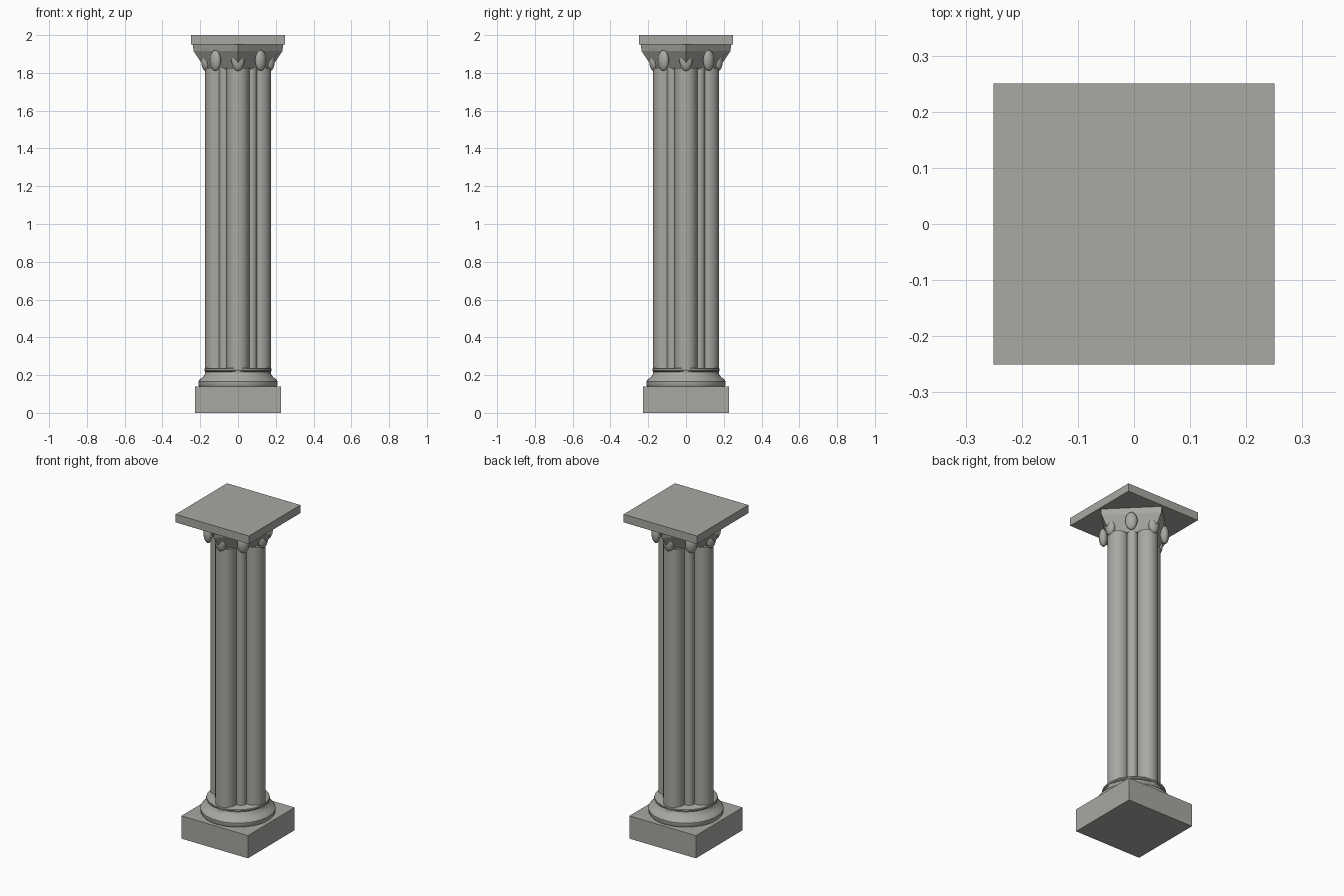
import bpy, math
from mathutils import Vector

cube = bpy.data.objects.get("Cube")
if cube:
    bpy.data.objects.remove(cube, do_unlink=True)

stone = bpy.data.materials.new("grey stone")
stone.use_nodes = True
STONE = (0.40, 0.39, 0.365, 1)
stone.diffuse_color = STONE
stone.node_tree.nodes["Principled BSDF"].inputs["Base Color"].default_value = STONE


def finish(name, smooth=True):
    ob = bpy.context.object
    ob.name = name
    ob.data.materials.append(stone)
    if smooth:
        bpy.ops.object.shade_smooth_by_angle(angle=math.radians(35))
    return ob


def slab(name, half, z0, z1):
    bpy.ops.mesh.primitive_cube_add(size=1, location=(0, 0, (z0 + z1) / 2))
    bpy.context.object.scale = (2 * half, 2 * half, z1 - z0)
    finish(name, False)


def rod(name, radius, x, y, z0, z1, sides=32):
    bpy.ops.mesh.primitive_cylinder_add(
        vertices=sides, radius=radius, depth=z1 - z0, location=(x, y, (z0 + z1) / 2))
    finish(name)


def lathe(name, profile, sides, smooth=True):
    """Closed solid turned around the z axis from (radius, z) points."""
    verts, faces = [], []
    for r, z in profile:
        for i in range(sides):
            a = math.tau * i / sides
            verts.append((r * math.cos(a), r * math.sin(a), z))
    for k in range(len(profile) - 1):
        for i in range(sides):
            j = (i + 1) % sides
            faces.append((k * sides + i, k * sides + j,
                          (k + 1) * sides + j, (k + 1) * sides + i))
    faces.append(tuple(reversed(range(sides))))
    faces.append(tuple(range(len(verts) - sides, len(verts))))
    mesh = bpy.data.meshes.new(name)
    mesh.from_pydata(verts, [], faces)
    ob = bpy.data.objects.new(name, mesh)
    bpy.context.collection.objects.link(ob)
    bpy.ops.object.select_all(action='DESELECT')
    bpy.context.view_layer.objects.active = ob
    ob.select_set(True)
    finish(name, smooth)


# Square slabs at both ends
slab("plinth", 0.227, 0, 0.14)
slab("abacus", 0.25, 1.95, 2.0)

# Round moulded base and the thin collar ring
lathe("base_moulding", [(0.205, 0.14), (0.21, 0.15), (0.21, 0.167), (0.204, 0.175),
                        (0.19, 0.187), (0.178, 0.2), (0.17, 0.215), (0.167, 0.225)], 48)
lathe("collar_ring", [(0.168, 0.217), (0.176, 0.222), (0.178, 0.228),
                      (0.176, 0.234), (0.168, 0.238)], 48)

# Clustered shaft: core, four large shafts, four slim ones between them
rod("shaft_core", 0.1, 0, 0, 0.2, 1.83)
for i in range(4):
    a = math.pi / 2 * i
    rod("large_shaft", 0.06, 0.114 * math.cos(a), 0.114 * math.sin(a), 0.2, 1.825)
    a += math.pi / 4
    rod("slim_shaft", 0.03, 0.1 * math.cos(a), 0.1 * math.sin(a), 0.2, 1.825, 20)

# Four-sided flared capital, corners facing the axes
lathe("capital", [(0.172, 1.82), (0.235, 1.915), (0.24, 1.95)], 4, False)

# Ring of egg ornaments on the capital's faces and corners
for i in range(8):
    a = math.pi / 4 * i
    bpy.ops.mesh.primitive_uv_sphere_add(
        segments=24, ring_count=16, radius=1,
        location=Vector((math.cos(a), math.sin(a), 0)) * 0.17 + Vector((0, 0, 1.865)),
        rotation=(0, 0, a))
    bpy.context.object.scale = (0.025, 0.034, 0.055)
    finish("egg_ornament")
